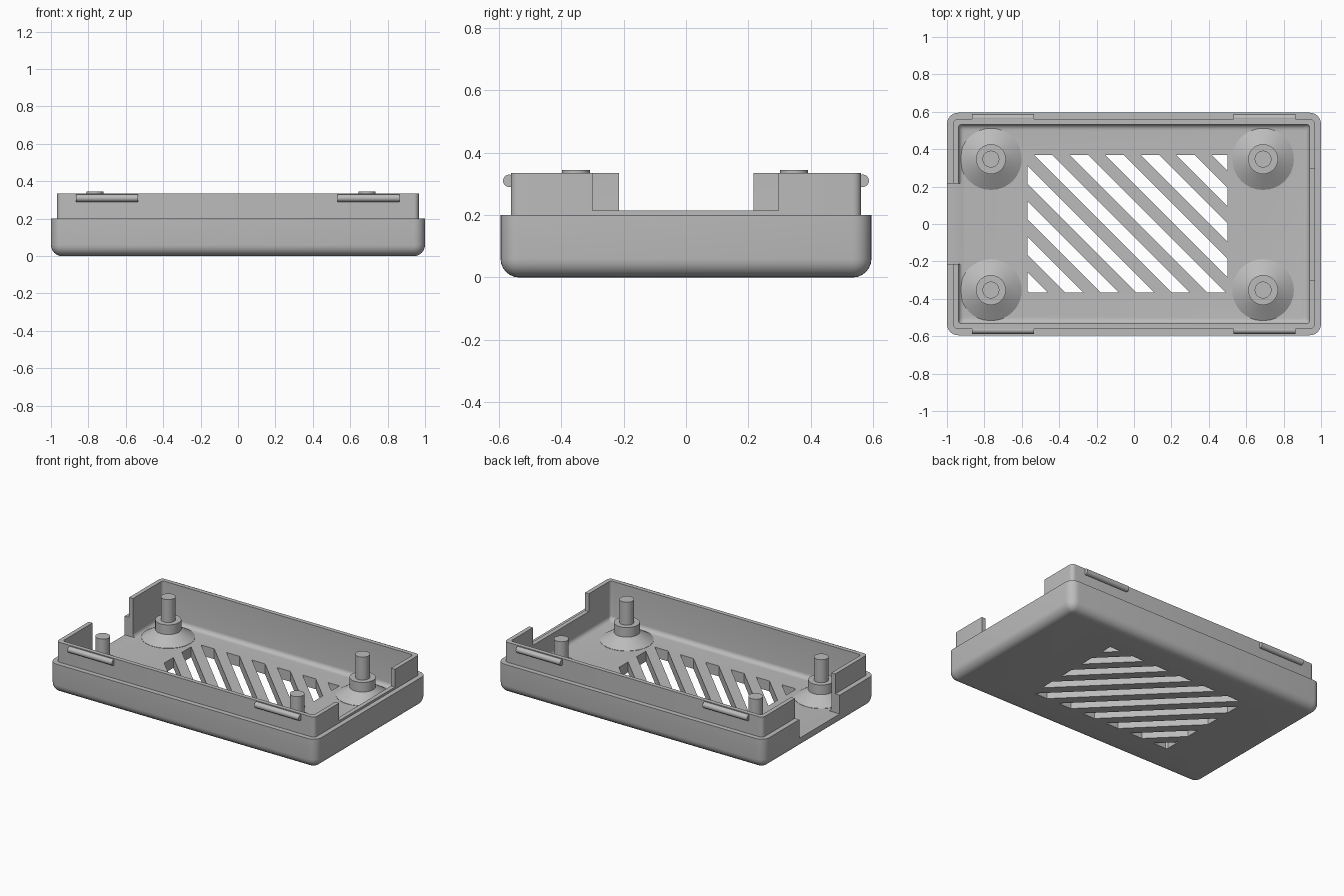
import bpy, bmesh
from math import sin, cos, pi, radians
from mathutils import Vector, Matrix

cube = bpy.data.objects.get("Cube")
if cube:
    bpy.data.objects.remove(cube, do_unlink=True)

grey = bpy.data.materials.new("plain grey plastic")
grey.use_nodes = True
colour = (0.5, 0.5, 0.5, 1)
grey.diffuse_color = colour
grey.node_tree.nodes["Principled BSDF"].inputs["Base Color"].default_value = colour

FLOOR, RIM, LIP = 0.07, 0.2, 0.335


def make(name, bm):
    bmesh.ops.recalc_face_normals(bm, faces=bm.faces)
    mesh = bpy.data.meshes.new(name)
    bm.to_mesh(mesh)
    bm.free()
    mesh.materials.append(grey)
    obj = bpy.data.objects.new(name, mesh)
    bpy.context.collection.objects.link(obj)
    return obj


def smooth(obj):
    bpy.ops.object.select_all(action='DESELECT')
    obj.select_set(True)
    bpy.context.view_layer.objects.active = obj
    bpy.ops.object.shade_smooth_by_angle(angle=radians(32))


def add_box(bm, low, high):
    low, high = Vector(low), Vector(high)
    mat = Matrix.Translation((low + high) / 2) @ Matrix.Diagonal((high - low).to_4d())
    return bmesh.ops.create_cube(bm, size=1, matrix=mat)["verts"]


def rounded_loop(bm, inset, z, steps=6):
    """Rounded rectangle, shrunk inward from the outer footprint."""
    r = max(0.06 - inset, 0.018)
    hx, hy = 1 - inset - r, 0.595 - inset - r
    verts = []
    for i, (sx, sy) in enumerate([(1, 1), (-1, 1), (-1, -1), (1, -1)]):
        for k in range(steps + 1):
            a = (i + k / steps) * pi / 2
            verts.append(bm.verts.new((sx * hx + r * cos(a), sy * hy + r * sin(a), z)))
    return verts


def cut(obj, cutter):
    cutter.hide_render = True
    mod = obj.modifiers.new("cut", 'BOOLEAN')
    mod.operation, mod.solver, mod.object = 'DIFFERENCE', 'EXACT', cutter
    bpy.context.view_layer.objects.active = obj
    bpy.ops.object.modifier_apply(modifier=mod.name)
    bpy.data.objects.remove(cutter, do_unlink=True)


# Tray shell: round bottom edge, stepped rim, thin lip, filleted floor
R, F, STEPS = 0.06, 0.03, 6
angles = [k / STEPS * pi / 2 for k in range(STEPS + 1)]
section = [(R * (1 - sin(a)), R * (1 - cos(a))) for a in angles]
section += [(0, RIM), (0.033, RIM), (0.033, LIP), (0.062, LIP)]
section += [(0.062 + F * (1 - cos(a)), FLOOR + F * (1 - sin(a))) for a in angles]
bm = bmesh.new()
loops = [rounded_loop(bm, inset, z) for inset, z in section]
for lower, upper in zip(loops, loops[1:]):
    for i in range(len(lower)):
        j = (i + 1) % len(lower)
        bm.faces.new((lower[i], lower[j], upper[j], upper[i]))
bm.faces.new(loops[0])
bm.faces.new(loops[-1])
tray = make("tray", bm)

# End openings: shallow on one side, down to the floor on the other
bm = bmesh.new()
add_box(bm, (0.85, -0.3, 0.215), (1.1, 0.297, 0.5))
add_box(bm, (-1.1, -0.215, FLOOR + 0.003), (-0.9, 0.217, 0.5))
cut(tray, make("opening_cutter", bm))

# Diagonal vent slots clipped to a rectangle
bm = bmesh.new()
for k in range(-4, 6):
    start = -0.165 + 0.19 * k
    part = bmesh.new()
    add_box(part, (-0.57, -0.365, -0.1), (0.5, 0.37, 0.15))
    for offset, side in ((start, -1), (start + 0.098, 1)):
        res = bmesh.ops.bisect_plane(
            part, geom=part.verts[:] + part.edges[:] + part.faces[:],
            plane_co=(offset, 0, 0), plane_no=(side, side, 0), clear_outer=True)
        edges = [e for e in res["geom_cut"] if isinstance(e, bmesh.types.BMEdge)]
        bmesh.ops.contextual_create(part, geom=edges)
    bmesh.ops.recalc_face_normals(part, faces=part.faces)
    temp = bpy.data.meshes.new("slot")
    part.to_mesh(temp)
    part.free()
    bm.from_mesh(temp)
    bpy.data.meshes.remove(temp)
cut(tray, make("slot_cutter", bm))
smooth(tray)

# Standoffs: flared foot, collar and locating pin, turned from one profile
profile = [(0.165, FLOOR - 0.01), (0.165, FLOOR + 0.002), (0.08, 0.125), (0.08, 0.19),
           (0.045, 0.19), (0.045, 0.345)]
for end, x in (("right", -0.765), ("left", 0.69)):
    for face, y in (("front", -0.353), ("back", 0.347)):
        bm = bmesh.new()
        rings = [[bm.verts.new((x + r * cos(i * pi / 16), y + r * sin(i * pi / 16), z))
                  for i in range(32)] for r, z in profile]
        for lower, upper in zip(rings, rings[1:]):
            for i in range(32):
                j = (i + 1) % 32
                bm.faces.new((lower[i], lower[j], upper[j], upper[i]))
        bm.faces.new(rings[0])
        bm.faces.new(rings[-1])
        smooth(make(f"standoff_{face}_{end}", bm))

# Snap ridges along the lip
for end, x in (("right", -0.7), ("left", 0.698)):
    for face, y in (("front", -0.567), ("back", 0.567)):
        bm = bmesh.new()
        mat = Matrix.Translation((x, y, 0.31)) @ Matrix.Rotation(pi / 2, 4, 'Y')
        bmesh.ops.create_cone(bm, cap_ends=True, segments=20, radius1=0.02, radius2=0.02,
                              depth=0.332, matrix=mat)
        smooth(make(f"snap_ridge_{face}_{end}", bm))
